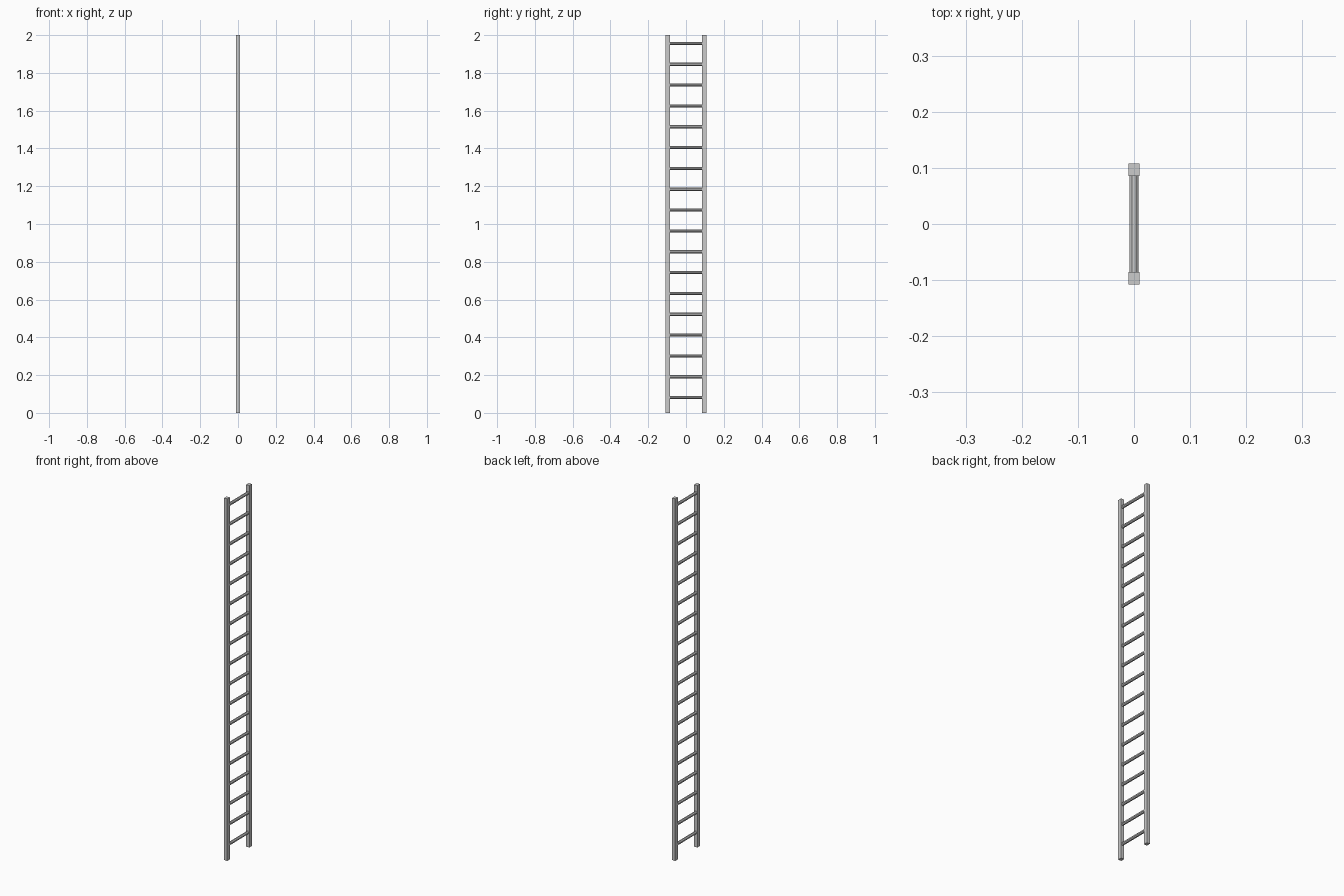
import bpy
import math

if "Cube" in bpy.data.objects:
    bpy.data.objects.remove(bpy.data.objects["Cube"])

HEIGHT = 2.0
RAIL_X, RAIL_W = 0.019, 0.022   # rail section
RAIL_Y = 0.0965                 # rail centre offset
RUNGS = 18
FIRST, LAST = 0.081, 1.956
RUNG_R = 0.0087

# Two side rails
for name, side in (("left_rail", -1), ("right_rail", 1)):
    bpy.ops.mesh.primitive_cube_add(size=1, location=(0, side * RAIL_Y, HEIGHT / 2))
    rail = bpy.context.object
    rail.name = name
    rail.scale = (RAIL_X, RAIL_W, HEIGHT)
    bpy.ops.object.transform_apply(location=False, rotation=False, scale=True)

# Evenly spaced eight-sided rungs, ending just inside the rails
step = (LAST - FIRST) / (RUNGS - 1)
for i in range(RUNGS):
    bpy.ops.mesh.primitive_cylinder_add(
        vertices=8, radius=RUNG_R, depth=2 * RAIL_Y - RAIL_W + 0.002,
        location=(0, 0, FIRST + i * step),
        rotation=(math.pi / 2, math.pi / 8, 0))
    bpy.context.object.name = f"rung_{i + 1}"
